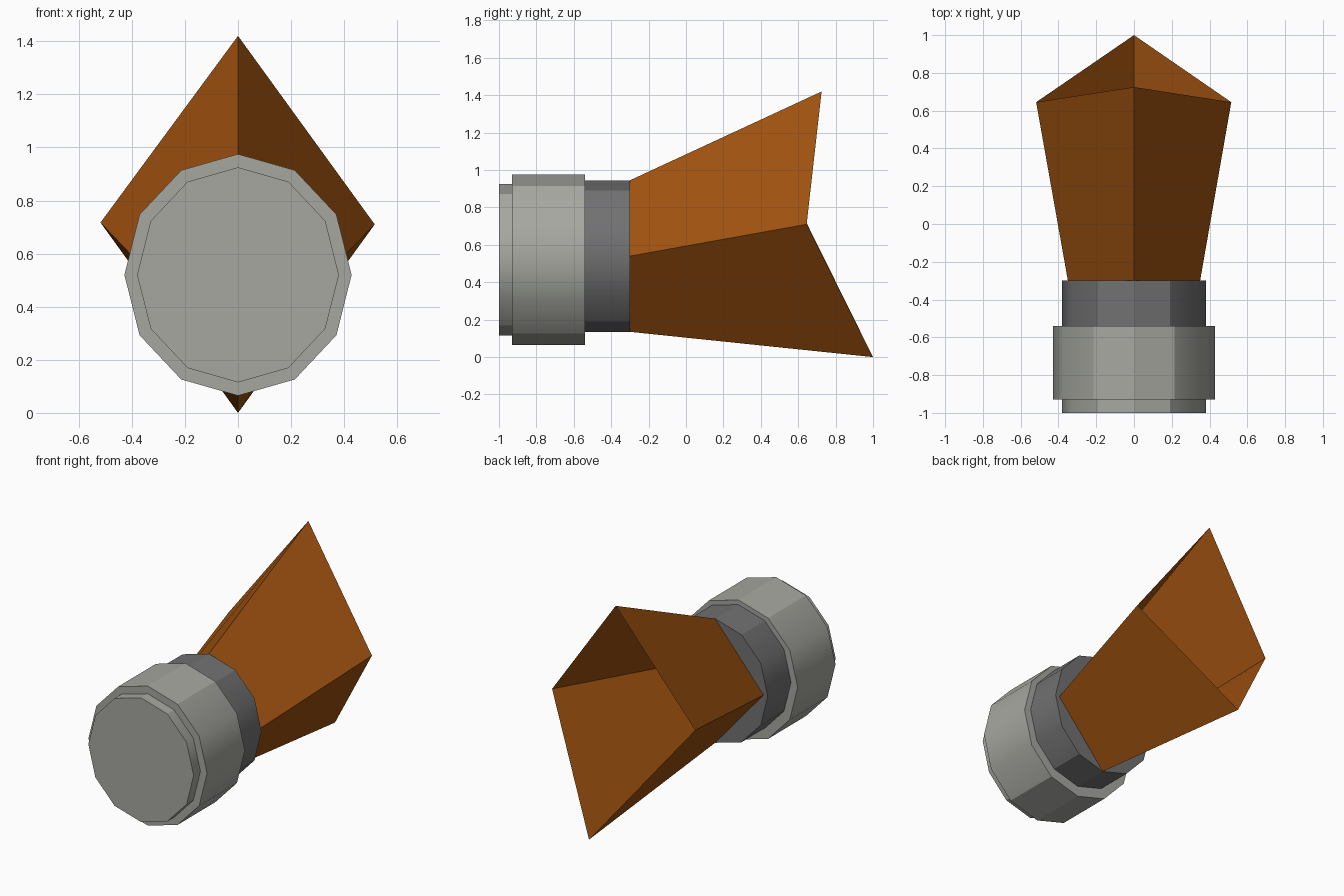
import bpy
import math

default_cube = bpy.data.objects.get("Cube")
if default_cube:
    bpy.data.objects.remove(default_cube, do_unlink=True)


def make_material(name, rgb):
    mat = bpy.data.materials.new(name)
    mat.use_nodes = True
    mat.diffuse_color = (*rgb, 1)
    mat.node_tree.nodes["Principled BSDF"].inputs["Base Color"].default_value = (*rgb, 1)
    return mat


light_grey = make_material("light grey", (0.38, 0.39, 0.35))
dark_grey = make_material("dark grey", (0.165, 0.165, 0.17))
brown = make_material("orange brown", (0.35, 0.085, 0.005))


def oval_drum(name, y_front, y_back, radius_x, radius_z, z, mat):
    """Twelve-sided oval cylinder lying along y."""
    bpy.ops.mesh.primitive_cylinder_add(
        vertices=12, radius=1, depth=2,
        location=(0, (y_front + y_back) / 2, z),
        rotation=(math.pi / 2, 0, 0))
    obj = bpy.context.object
    obj.name = name
    obj.scale = (radius_x, radius_z, (y_back - y_front) / 2)
    bpy.ops.object.transform_apply(location=True, rotation=True, scale=True)
    obj.data.materials.append(mat)
    bpy.ops.object.shade_smooth_by_angle(angle=math.radians(30))
    return obj


# Stepped round body
oval_drum("front_cap", -1.0, -0.93, 0.38, 0.405, 0.52, light_grey)
oval_drum("collar", -0.93, -0.54, 0.428, 0.455, 0.52, light_grey)
oval_drum("neck", -0.54, -0.30, 0.38, 0.405, 0.54, dark_grey)

# Flaring diamond-section tail, open at the back
base = [(0, -0.3, 0.945), (0.35, -0.3, 0.54), (0, -0.3, 0.135), (-0.35, -0.3, 0.54)]
rim = [(0, 0.725, 1.42), (0.515, 0.645, 0.71), (0, 1.0, 0), (-0.518, 0.645, 0.717)]
sides = [(i, (i + 1) % 4, (i + 1) % 4 + 4, i + 4) for i in range(4)]
mesh = bpy.data.meshes.new("flared_tail")
mesh.from_pydata(base + rim, [], sides)
mesh.materials.append(brown)
tail = bpy.data.objects.new("flared_tail", mesh)
bpy.context.collection.objects.link(tail)
